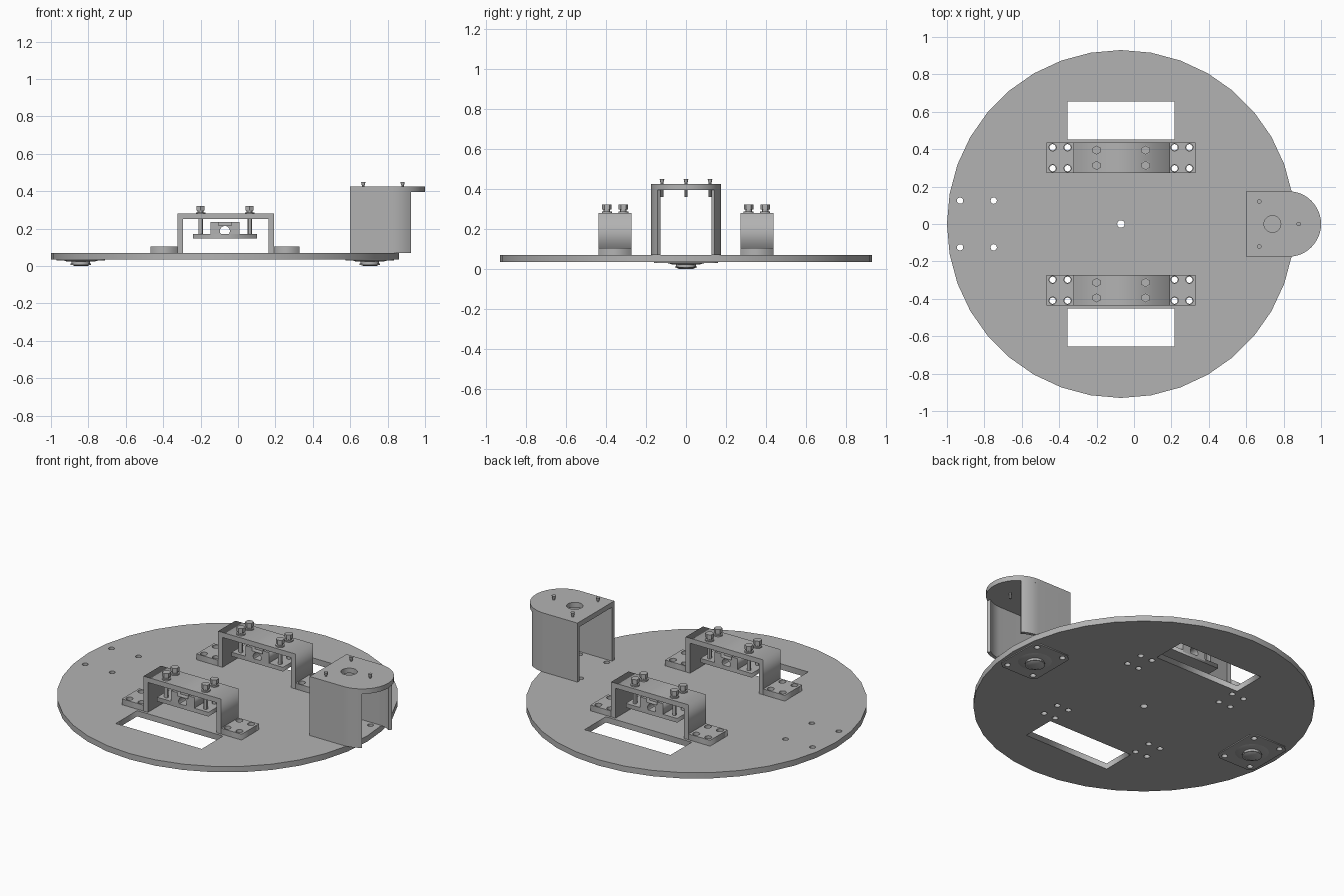
import bpy, bmesh
from math import pi, cos, sin, acos
from mathutils import Matrix

cube = bpy.data.objects.get("Cube")
if cube:
    bpy.data.objects.remove(cube)

grey = bpy.data.materials.new("plain_grey")
grey.use_nodes = True
GREY = (0.45, 0.45, 0.45, 1)
grey.diffuse_color = GREY
grey.node_tree.nodes["Principled BSDF"].inputs["Base Color"].default_value = GREY


def finish(name, mesh, smooth=False):
    mesh.materials.clear()
    mesh.materials.append(grey)
    ob = bpy.data.objects.new(name, mesh)
    bpy.context.collection.objects.link(ob)
    if smooth:
        bpy.ops.object.select_all(action='DESELECT')
        ob.select_set(True)
        bpy.context.view_layer.objects.active = ob
        bpy.ops.object.shade_smooth_by_angle(angle=pi / 6)
    return ob


def circle(x, y, r, n=16):
    return [(x + r * cos(2 * pi * i / n), y + r * sin(2 * pi * i / n)) for i in range(n)]


def rect(x0, x1, y0, y1):
    return [(x0, y0), (x1, y0), (x1, y1), (x0, y1)]


def plate(name, loops, lo, hi, upright=False, smooth=False):
    """Extrude an outline with holes along z, or along y when upright."""
    cu = bpy.data.curves.new(name, 'CURVE')
    cu.dimensions = '2D'
    cu.fill_mode = 'BOTH'
    cu.extrude = (hi - lo) / 2
    for loop in loops:
        sp = cu.splines.new('POLY')
        sp.points.add(len(loop) - 1)
        for p, (x, y) in zip(sp.points, loop):
            p.co = (x, y, 0, 1)
        sp.use_cyclic_u = True
    tmp = bpy.data.objects.new("temp", cu)
    bpy.context.collection.objects.link(tmp)
    bpy.context.view_layer.update()
    deps = bpy.context.evaluated_depsgraph_get()
    mesh = bpy.data.meshes.new_from_object(tmp.evaluated_get(deps))
    bpy.data.objects.remove(tmp)
    bm = bmesh.new()
    bm.from_mesh(mesh)
    bmesh.ops.remove_doubles(bm, verts=bm.verts, dist=1e-5)
    mid = (lo + hi) / 2
    if upright:
        bm.transform(Matrix.Translation((0, mid, 0)) @ Matrix.Rotation(pi / 2, 4, 'X'))
    else:
        bm.transform(Matrix.Translation((0, 0, mid)))
    bmesh.ops.recalc_face_normals(bm, faces=bm.faces)
    bm.to_mesh(mesh)
    bm.free()
    return finish(name, mesh, smooth)


def turned(name, x, y, parts):
    """Stack of (bottom, top, bottom radius, top radius, sides)."""
    bm = bmesh.new()
    for z0, z1, r0, r1, n in parts:
        bmesh.ops.create_cone(bm, cap_ends=True, segments=n, radius1=r0, radius2=r1,
                              depth=z1 - z0, matrix=Matrix.Translation((x, y, (z0 + z1) / 2)))
    mesh = bpy.data.meshes.new(name)
    bm.to_mesh(mesh)
    bm.free()
    return finish(name, mesh, True)


FLOOR = 0.07          # top of the base disc
CX = -0.07            # disc and bracket centre
CASTERS = (-0.84, 0.705)
FOOT_X = (-0.435, -0.355, 0.217, 0.296)
FOOT_Y = (0.298, 0.41)
SIDES = ((1, "back"), (-1, "front"))

# Base disc with wheel windows and screw holes
holes = [circle(CX, 0, 0.02)]
for s, _ in SIDES:
    holes.append(rect(-0.355, 0.217, *sorted((s * 0.452, s * 0.655))))
    holes += [circle(x, s * y, 0.017, 12) for x in FOOT_X for y in FOOT_Y]
    holes += [circle(c + dx, s * 0.125, 0.017, 12) for c in CASTERS for dx in (-0.09, 0.09)]
plate("base_disc", [circle(CX, 0, 0.93, 36)] + holes, 0.035, FLOOR)

# Motor brackets
for s, side in SIDES:
    y0, y1 = sorted((s * 0.272, s * 0.437))
    arch = [(-0.323, FLOOR), (-0.294, FLOOR), (-0.294, 0.25), (0.163, 0.25),
            (0.163, FLOOR), (0.193, FLOOR), (0.193, 0.28), (-0.323, 0.28)]
    plate(side + "_bracket_arch", [arch], y0, y1, upright=True)
    for foot, x0, x1 in (("right", -0.467, -0.323), ("left", 0.193, 0.33)):
        screws = [circle(x, s * y, 0.02, 12) for x in FOOT_X if x0 < x < x1 for y in FOOT_Y]
        plate(f"{side}_bracket_{foot}_foot", [rect(x0, x1, y0, y1)] + screws, FLOOR, 0.105)

    # Clamp hanging under the arch: plate, bored block with notched faces
    plate(side + "_clamp_plate", [rect(-0.24, 0.102, y0 + 0.01, y1 - 0.01)], 0.147, 0.172)
    block = rect(-0.147, 0.008, 0.16, 0.236)
    notched = [(-0.147, 0.16), (0.008, 0.16), (0.008, 0.236), (-0.035, 0.236),
               (-0.035, 0.216), (-0.105, 0.216), (-0.105, 0.236), (-0.147, 0.236)]
    bore = circle(CX, 0.187, 0.027)
    a, b = y0 + 0.01, y1 - 0.01
    plate(side + "_clamp_core", [block, bore], a + 0.03, b - 0.03, upright=True)
    plate(side + "_clamp_front_face", [notched, bore], a, a + 0.03, upright=True)
    plate(side + "_clamp_back_face", [notched, bore], b - 0.03, b, upright=True)

    # Clamp bolts
    for x in (-0.2, 0.062):
        for y in (0.313, 0.395):
            turned(side + "_clamp_bolt", x, s * y,
                   [(0.147, 0.3, 0.012, 0.012, 12), (0.28, 0.287, 0.025, 0.025, 16),
                    (0.287, 0.297, 0.016, 0.016, 12), (0.297, 0.322, 0.024, 0.024, 6)])

# Ball casters under the disc
for x, name in zip(CASTERS, ("right", "left")):
    corners = [circle(x + dx, y, 0.017, 12) for dx in (-0.09, 0.09) for y in (-0.125, 0.125)]
    h, w, c = 0.13, 0.16, 0.03
    outline = [(x - h + c, -w), (x + h - c, -w), (x + h, -w + c), (x + h, w - c),
               (x + h - c, w), (x - h + c, w), (x - h, w - c), (x - h, -w + c)]
    plate(name + "_caster_plate", [outline] + corners, 0.029, 0.036)
    turned(name + "_caster_cup", x, 0,
           [(0.023, 0.031, 0.07, 0.1, 24), (0.012, 0.024, 0.05, 0.05, 24),
            (0.006, 0.013, 0.055, 0.055, 24), (0.0, 0.007, 0.035, 0.05, 24)])

# Sensor housing: rounded lid on two curved walls
R, ARC_X, X0 = 0.175, 0.825, 0.6
lid = [(X0, -R)] + [(ARC_X + R * cos(t), R * sin(t))
                    for t in [-pi / 2 + pi * i / 24 for i in range(25)]] + [(X0, R)]
plate("housing_lid", [lid, circle(0.74, 0, 0.045, 24)], 0.395, 0.425, smooth=True)
end = acos((0.925 - ARC_X) / R)
angles = [pi / 2 + (end - pi / 2) * i / 6 for i in range(7)]
for s, side in SIDES:
    outer = [(ARC_X + R * cos(t), s * R * sin(t)) for t in angles]
    r = R - 0.02
    inner = [(ARC_X + r * cos(t), s * r * sin(t)) for t in reversed(angles)]
    wall = [(X0, s * R)] + outer + inner + [(X0, s * r)]
    plate(side + "_housing_wall", [wall], FLOOR, 0.396, smooth=True)

# Lid screws
for x, y in ((0.67, 0.12), (0.67, -0.12), (0.88, 0)):
    turned("lid_screw", x, y, [(0.36, 0.435, 0.007, 0.007, 10), (0.432, 0.45, 0.008, 0.012, 12)])
